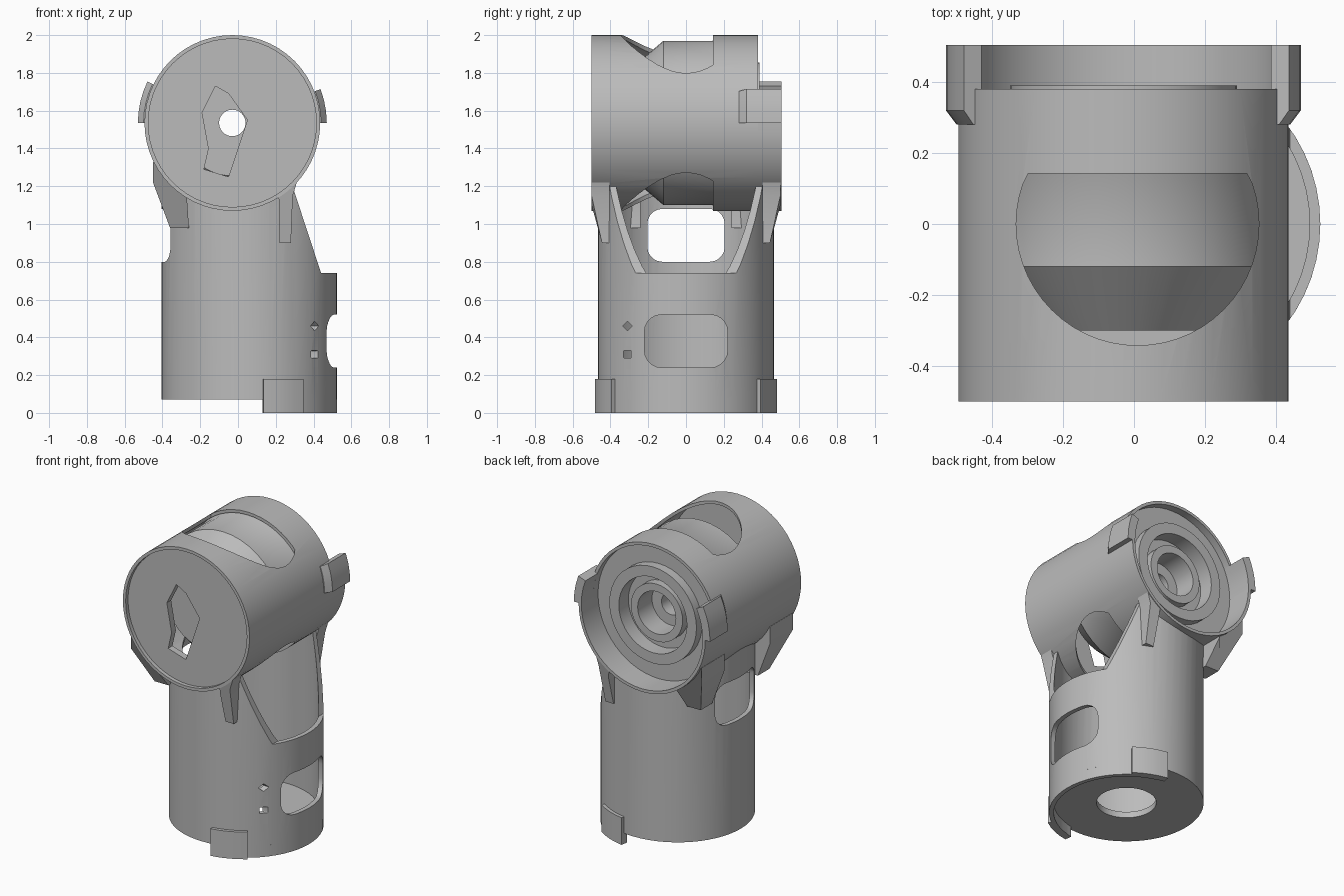
import bpy
import bmesh
from math import cos, sin, radians, pi
from mathutils import Vector

if "Cube" in bpy.data.objects:
    bpy.data.objects.remove(bpy.data.objects["Cube"], do_unlink=True)

grey = bpy.data.materials.new("plain grey")
grey.use_nodes = True
grey.diffuse_color = (0.5, 0.5, 0.5, 1)
grey.node_tree.nodes["Principled BSDF"].inputs["Base Color"].default_value = (0.5, 0.5, 0.5, 1)

POST = Vector((0.06, 0, 0))          # axis of the upright housing
BARREL = Vector((-0.03, 0, 1.535))   # axis of the cross barrel
R = 0.465


def finish(name, bm):
    bmesh.ops.recalc_face_normals(bm, faces=bm.faces)
    mesh = bpy.data.meshes.new(name)
    bm.to_mesh(mesh)
    bm.free()
    obj = bpy.data.objects.new(name, mesh)
    bpy.context.collection.objects.link(obj)
    mesh.materials.append(grey)
    return obj


def revolve(name, profile, axis, centre, start=0, end=360, steps=56):
    """Turn a closed (radius, height) profile about axis Y or Z, fully or partly."""
    bm = bmesh.new()
    full = end - start == 360
    count = steps if full else max(3, round(steps * (end - start) / 360)) + 1
    rings = []
    for i in range(count):
        a = radians(start + (end - start) * i / (count if full else count - 1))
        ring = []
        for r, h in profile:
            p = (r * cos(a), r * sin(a), h) if axis == "Z" else (r * cos(a), h, r * sin(a))
            ring.append(bm.verts.new(centre + Vector(p)))
        rings.append(ring)
    n = len(profile)
    for i in range(count if full else count - 1):
        a, b = rings[i], rings[(i + 1) % count]
        for j in range(n):
            k = (j + 1) % n
            bm.faces.new((a[j], a[k], b[k], b[j]))
    if not full:
        bm.faces.new(rings[0])
        bm.faces.new(rings[-1])
    return finish(name, bm)


def prism(name, points, axis, low, high):
    """Extrude a flat outline along X, Y or Z."""
    place = {"X": lambda p, d: (d, p[0], p[1]),
             "Y": lambda p, d: (p[0], d, p[1]),
             "Z": lambda p, d: (p[0], p[1], d)}[axis]
    bm = bmesh.new()
    a = [bm.verts.new(place(p, low)) for p in points]
    b = [bm.verts.new(place(p, high)) for p in points]
    bm.faces.new(a)
    bm.faces.new(b)
    for i in range(len(points)):
        j = (i + 1) % len(points)
        bm.faces.new((a[i], a[j], b[j], b[i]))
    return finish(name, bm)


def rounded(cy, cz, w, h, r, steps=5):
    """Outline of a rounded rectangle."""
    pts = []
    for q, (sx, sy) in enumerate([(1, 1), (-1, 1), (-1, -1), (1, -1)]):
        for i in range(steps + 1):
            a = (q + i / steps) * pi / 2
            pts.append((cy + sx * (w - r) + r * cos(a), cz + sy * (h - r) + r * sin(a)))
    return pts


def block(r0, r1, h0, h1):
    return [(r0, h0), (r1, h0), (r1, h1), (r0, h1)]


def cut(obj, *cutters):
    for c in cutters:
        mod = obj.modifiers.new("cut", "BOOLEAN")
        mod.operation = "DIFFERENCE"
        mod.solver = "EXACT"
        mod.object = c
        bpy.context.view_layer.objects.active = obj
        bpy.ops.object.modifier_apply(modifier=mod.name)


def disc(centre, r, steps=56):
    return [(centre[0] + r * cos(2 * pi * i / steps),
             centre[1] + r * sin(2 * pi * i / steps)) for i in range(steps)]


parts = []
cutters = []


def cutter(*args):
    c = prism("cutter", *args)
    c.hide_render = True
    cutters.append(c)
    return c


# Upright hollow housing with a pierced floor
barrel_space = cutter(disc((BARREL.x, BARREL.z), 0.457), "Y", -0.7, 0.7)
housing = revolve("upright_housing",
                  [(0.18, 0.07), (R, 0.07), (R, 1.35), (0.435, 1.35), (0.435, 0.11), (0.18, 0.11)],
                  "Z", POST)
cut(housing, barrel_space,
    cutter([(0.44, 0.74), (0.7, 0.74), (0.7, 1.5), (0.19, 1.5)], "Y", -0.7, 0.7),
    cutter(rounded(0, 0.94, 0.205, 0.14, 0.08), "X", -0.7, 0),
    cutter(rounded(0, 0.38, 0.22, 0.14, 0.09), "X", 0.2, 0.8),
    cutter(disc((-0.31, 0.46), 0.025, 4), "X", 0.2, 0.8),
    cutter(rounded(-0.31, 0.31, 0.02, 0.02, 0.005), "X", 0.2, 0.8))
parts.append(housing)

# Half lip and two feet under the housing
parts.append(revolve("base_lip", block(0.437, R, 0, 0.075), "Z", POST, -76, 76))
for side, a in (("left_rear", 54), ("left_front", -81)):
    parts.append(revolve(side + "_foot", block(0.44, 0.487, 0, 0.18), "Z", POST, a, a + 27))

# Cross barrel with a D-shaped opening through top and bottom
barrel = revolve("cross_barrel", block(0.445, R, -0.5, 0.38), "Y", BARREL)
opening = [(x, min(y, 0.142)) for x, y in disc((0.01, 0), 0.342)
           if y < 0.142 or abs(x - 0.01) > 0.3]
cut(barrel, cutter(opening, "Z", 0.8, 2.3))
parts.append(barrel)

# Recessed front plate with an irregular opening
plate = revolve("front_plate", block(0.02, 0.447, -0.475, -0.43), "Y", BARREL)
cut(plate, cutter([(-0.12, 1.73), (-0.05, 1.69), (0.05, 1.55), (0.0, 1.4), (-0.05, 1.25),
                   (-0.18, 1.29), (-0.155, 1.4), (-0.19, 1.59)], "Y", -0.6, -0.35))
parts.append(plate)

# Inner drum with stepped rings at the back and a bore through the middle
parts.append(revolve("inner_drum",
                     [(0.07, -0.3), (0.28, -0.3), (0.435, -0.12), (0.435, 0.14), (0.446, 0.16),
                      (0.446, 0.33), (0.32, 0.33), (0.32, 0.39), (0.25, 0.39), (0.25, 0.29),
                      (0.19, 0.29), (0.19, 0.35), (0.14, 0.35), (0.14, 0.2), (0.07, 0.2)],
                     "Y", BARREL, steps=40))

# Rear half rim and the lugs at its ends
parts.append(revolve("rear_rim", block(0.445, R, 0.375, 0.505), "Y", BARREL, 180, 360))
lug = [(0.445, 0.28), (0.47, 0.28), (0.5, 0.32), (0.5, 0.505), (0.445, 0.505)]
parts.append(revolve("left_lug", lug, "Y", BARREL, 0, 21))
parts.append(revolve("right_lug", lug, "Y", BARREL, 154, 180))

# Tapered gussets tying the housing to the barrel, mirrored front to back
thin = [(0.2, 1.25), (0.32, 1.25), (0.29, 1.15), (0.28, 0.9), (0.22, 0.9), (0.22, 1.1)]
wide = [(-0.45, 1.33), (-0.45, 1.22), (-0.36, 0.98), (-0.26, 0.98), (-0.27, 1.13), (-0.25, 1.25)]
for s, end in ((-1, "front"), (1, "rear")):
    for name, outline, inner, outer, foot in (("left", thin, 0.405, 0.5, 0.445),
                                              ("right", wide, 0.24, 0.48, 0.36)):
        g = prism(f"{end}_{name}_gusset", outline, "Y", s * inner, s * outer)
        for v in g.data.vertices:
            if v.co.z < 1 and abs(v.co.y) > inner + 0.01:
                v.co.y = s * foot
        cut(g, barrel_space)
        parts.append(g)

for c in cutters:
    bpy.data.objects.remove(c, do_unlink=True)

# Smooth curved walls, keep edges crisp
bpy.ops.object.select_all(action="DESELECT")
for p in parts:
    p.select_set(True)
bpy.context.view_layer.objects.active = housing
bpy.ops.object.shade_smooth_by_angle(angle=radians(30))
